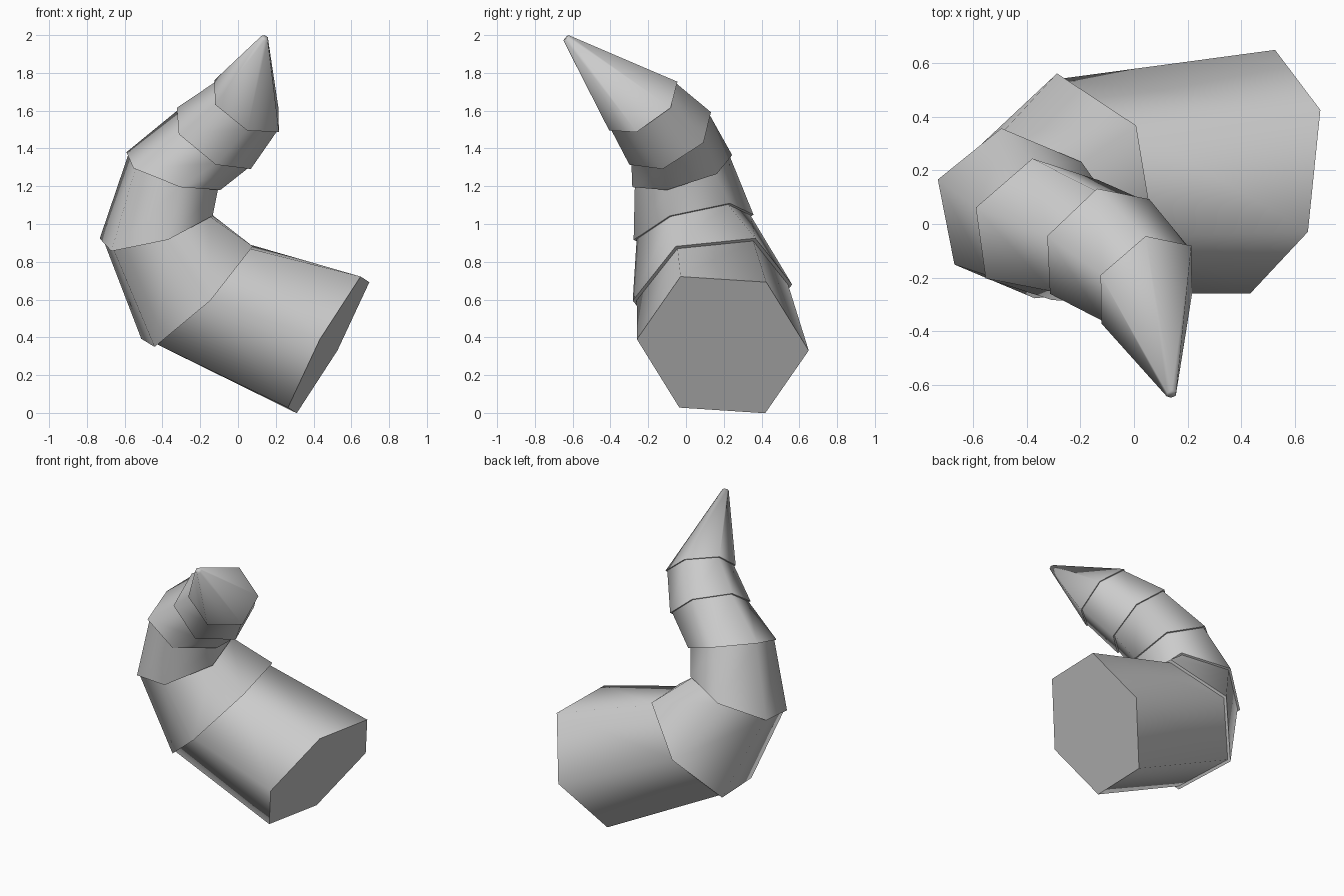
import bpy
import bmesh
from math import cos, sin, pi
from mathutils import Vector

cube = bpy.data.objects.get("Cube")
if cube:
    bpy.data.objects.remove(cube, do_unlink=True)

SIDES = 6
LIP = 0.95  # upper end of a segment relative to the rim of the next one

# Rims along the horn: centre, growing direction, radius
rims = [
    ((0.48, 0.195, 0.36), (-0.868, 0.12, 0.48), 0.458),
    ((-0.217, 0.14, 0.637), (-0.695, -0.186, 0.69), 0.43),
    ((-0.433, 0.04, 0.983), (-0.29, -0.25, 0.92), 0.33),
    ((-0.342, -0.02, 1.28), (0.288, -0.256, 0.922), 0.28),
    ((-0.128, -0.084, 1.453), (0.515, -0.446, 0.731), 0.257),
    ((0.046, -0.226, 1.624), (0.475, -0.508, 0.72), 0.222),
    ((0.14, -0.635, 1.985), (0.2, -0.72, 0.65), 0.02),
]

bone = bpy.data.materials.new("horn_grey")
bone.use_nodes = True
colour = (0.6, 0.6, 0.6, 1)
bone.diffuse_color = colour
bone.node_tree.nodes["Principled BSDF"].inputs["Base Color"].default_value = colour

bm = bmesh.new()


def add_ring(centre, normal, across, radius):
    side = normal.cross(across)
    return [bm.verts.new(centre + radius * (across * cos(2 * pi * i / SIDES)
                                            + side * sin(2 * pi * i / SIDES)))
            for i in range(SIDES)]


def bridge(low, high, smooth):
    for i in range(SIDES):
        j = (i + 1) % SIDES
        bm.faces.new((low[i], low[j], high[j], high[i])).smooth = smooth


def sharpen(ring):
    for i in range(SIDES):
        bm.edges.get((ring[i], ring[(i + 1) % SIDES])).smooth = False


# Carry one corner direction along the bend so the segments do not twist
across = Vector((0.37, -0.49, 0.79))
previous = None
for index, (centre, normal, radius) in enumerate(rims):
    centre, normal = Vector(centre), Vector(normal).normalized()
    across = (across - normal * across.dot(normal)).normalized()
    rim = add_ring(centre, normal, across, radius)
    if previous is None:
        bm.faces.new(rim[::-1])          # flat base
    elif index == len(rims) - 1:
        bridge(previous, rim, True)      # pointed end
        bm.faces.new(rim).smooth = True
    else:
        neck = add_ring(centre, normal, across, radius * LIP)
        bridge(previous, neck, True)     # segment wall
        bridge(neck, rim, False)         # overhanging lip
        sharpen(neck)
    if index < len(rims) - 1:
        sharpen(rim)
    previous = rim

bmesh.ops.recalc_face_normals(bm, faces=bm.faces)
mesh = bpy.data.meshes.new("horn")
bm.to_mesh(mesh)
bm.free()
mesh.materials.append(bone)
horn = bpy.data.objects.new("horn", mesh)
bpy.context.collection.objects.link(horn)
